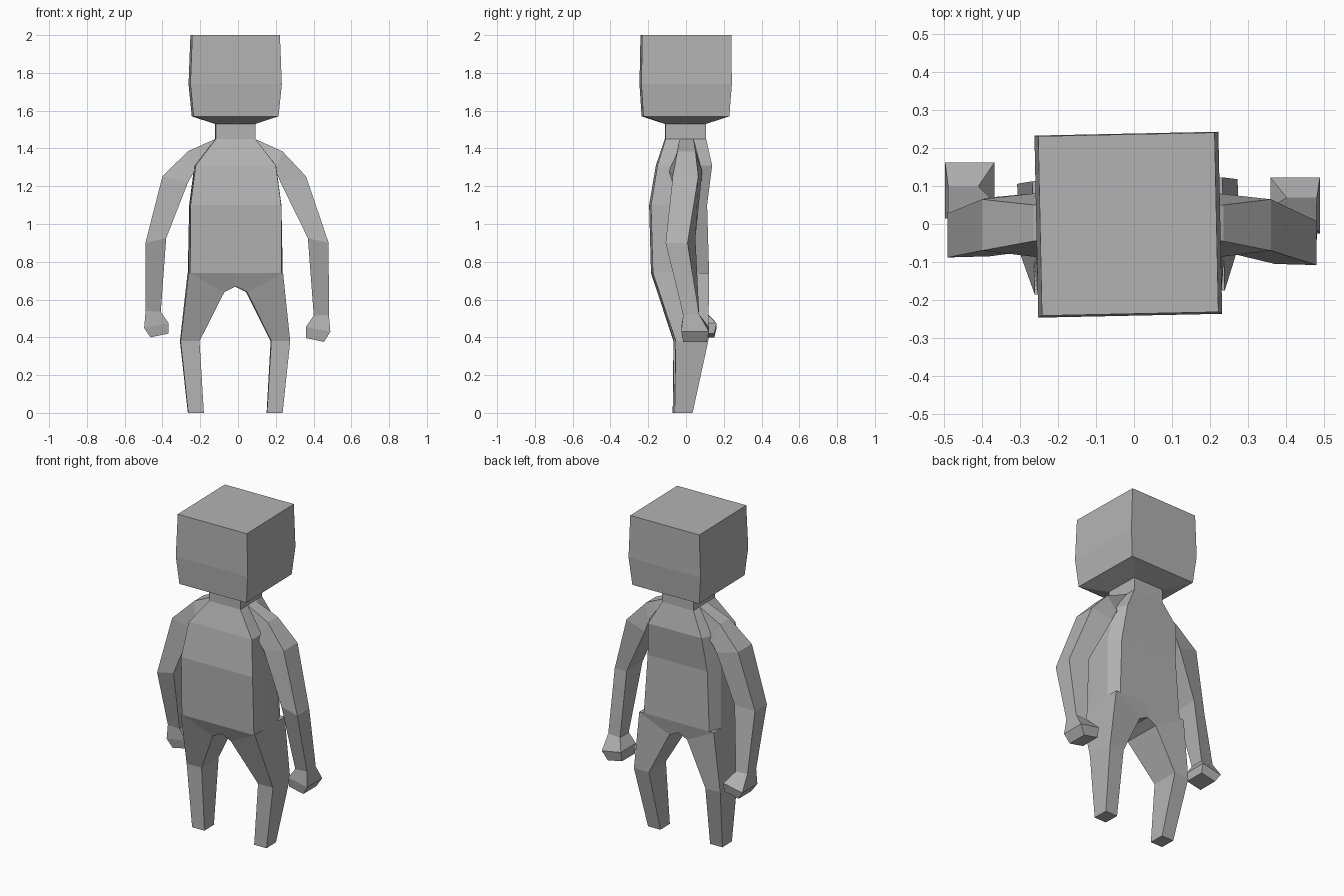
import bpy, bmesh
from math import radians
from mathutils import Matrix

if "Cube" in bpy.data.objects:
    bpy.data.objects.remove(bpy.data.objects["Cube"])

grey = bpy.data.materials.new("plain grey")
grey.diffuse_color = (0.45, 0.45, 0.45, 1)
grey.use_nodes = True
grey.node_tree.nodes["Principled BSDF"].inputs["Base Color"].default_value = grey.diffuse_color
TURN = Matrix.Rotation(radians(1.2), 3, 'Z')
CX = -0.015


def loft(name, rings, cap_start=True, cap_end=True, turn=True):
    """Skin a list of equal-sized point rings into one flat-shaded object."""
    bm = bmesh.new()
    vs = [[bm.verts.new(p) for p in r] for r in rings]
    n = len(rings[0])
    for a, b in zip(vs, vs[1:]):
        for i in range(n):
            j = (i + 1) % n
            bm.faces.new((a[i], a[j], b[j], b[i]))
    if cap_start:
        bm.faces.new(vs[0])
    if cap_end:
        bm.faces.new(vs[-1])
    bmesh.ops.recalc_face_normals(bm, faces=bm.faces)
    if turn:
        bmesh.ops.rotate(bm, verts=bm.verts, cent=(0, 0, 0), matrix=TURN)
    me = bpy.data.meshes.new(name)
    bm.to_mesh(me)
    bm.free()
    me.materials.append(grey)
    ob = bpy.data.objects.new(name, me)
    bpy.context.collection.objects.link(ob)
    return ob


def box_ring(hx, y0, y1, z):
    return [(CX - hx, y0, z), (CX + hx, y0, z), (CX + hx, y1, z), (CX - hx, y1, z)]


# Head with its tapered underside and the neck
loft("head_and_neck", [box_ring(*r) for r in (
    (0.232, -0.236, 0.236, 2.0), (0.242, -0.241, 0.238, 1.74),
    (0.225, -0.23, 0.225, 1.57), (0.105, -0.11, 0.105, 1.53),
    (0.105, -0.11, 0.105, 1.44))])


# Torso: front half width, side half width, back half width, front y, back y, z
def torso_ring(fx, sx, bx, yf, yb, z):
    d = yb - yf
    half = [(fx, yf), (sx, yf + 0.3 * d), (sx, yb - 0.25 * d), (bx, yb)]
    pts = half + [(-x, y) for x, y in reversed(half)]
    return [(CX + x, y, z) for x, y in pts]


loft("torso", [torso_ring(*r) for r in (
    (0.105, 0.105, 0.105, -0.11, 0.105, 1.45),
    (0.212, 0.215, 0.18, -0.155, 0.135, 1.31),
    (0.24, 0.243, 0.20, -0.19, 0.108, 1.10),
    (0.242, 0.25, 0.22, -0.18, 0.118, 0.74))], cap_end=False)


# Limb sections: outer x z, inner x z, outer front/back y, inner front/back y
def limb_ring(side, s, shift=(0, 0, 0)):
    ox, oz, ix, iz, of, ob, nf, nb = s
    cx, dy, dz = shift
    return [(cx + side * x, y - side * dy, z + -side * dz) for x, y, z in
            ((ox, of, oz), (ox, ob, oz), (ix, nb, iz), (ix, nf, iz))]


LEG = ((0.0, 0.74, 0.0, 0.67, -0.18, 0.118, -0.14, 0.10),
       (0.25, 0.74, 0.06, 0.64, -0.18, 0.118, -0.14, 0.10),
       (0.29, 0.38, 0.19, 0.38, -0.06, 0.112, -0.06, 0.112),
       (0.25, 0.0, 0.167, 0.0, -0.065, 0.03, -0.065, 0.03))

# Each arm section carries its own x centre and a small left/right sway
ARM = (((0.105, 1.45, 0.16, 1.25, -0.035, 0.04, -0.07, 0.07), (CX, 0, 0)),
       ((0.25, 1.385, 0.215, 1.28, -0.045, 0.05, -0.09, 0.085), (CX, 0, 0)),
       ((0.38, 1.253, 0.245, 1.22, -0.07, 0.065, -0.07, 0.08), (-0.02, 0, 0)),
       ((0.485, 0.90, 0.375, 0.925, -0.098, 0.018, -0.095, 0.06), (-0.005, 0.01, 0)),
       ((0.485, 0.53, 0.405, 0.525, 0.0, 0.085, 0.0, 0.085), (-0.004, 0.015, 0.01)),
       ((0.493, 0.44, 0.363, 0.465, -0.005, 0.142, -0.005, 0.142), (-0.004, 0.02, 0.01)),
       ((0.46, 0.388, 0.363, 0.408, 0.005, 0.13, 0.005, 0.13), (-0.004, 0.02, 0.012)))

for side, label in ((-1, "left"), (1, "right")):
    loft(label + "_leg", [limb_ring(side, s, (CX, 0, 0)) for s in LEG], cap_start=False)
    loft(label + "_arm", [limb_ring(side, s, sh) for s, sh in ARM],
         cap_start=False, turn=False)
